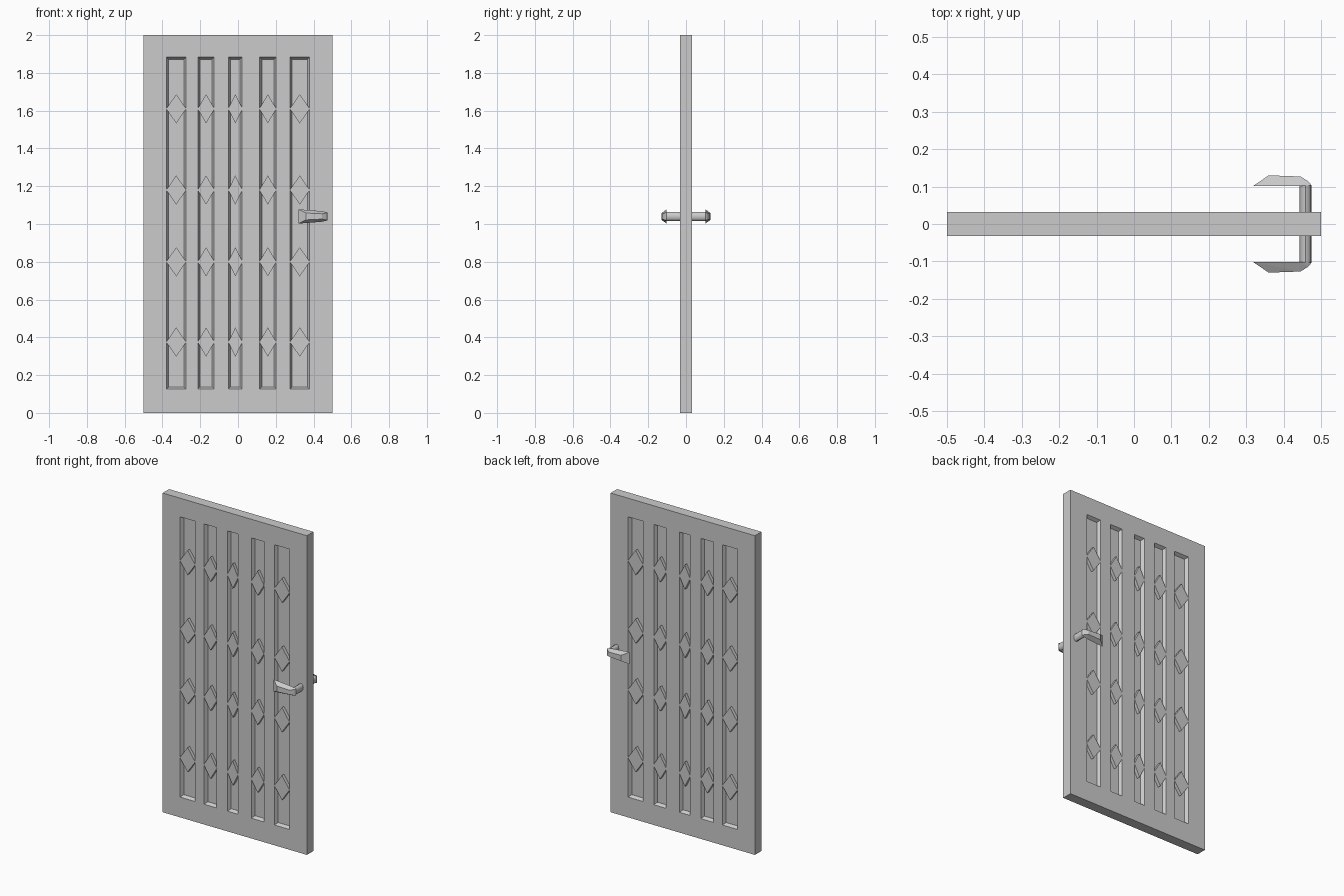
import bpy
import bmesh
from math import pi
from mathutils import Matrix, Vector

cube = bpy.data.objects.get("Cube")
if cube:
    bpy.data.objects.remove(cube, do_unlink=True)

grey = bpy.data.materials.new("plain_grey")
grey.use_nodes = True
grey.diffuse_color = (0.6, 0.6, 0.6, 1)
grey.node_tree.nodes["Principled BSDF"].inputs["Base Color"].default_value = (0.6, 0.6, 0.6, 1)

HALF = 0.032                      # half the slab thickness
PANEL_Z = (0.127, 1.883)          # panel bottom and top
COLUMNS = [(-0.327, 0.051), (-0.169, 0.043), (-0.014, 0.036),
           (0.158, 0.043), (0.327, 0.051)]   # centre, half width
ROWS = [0.375, 0.80, 1.18, 1.61]


def finish(name, bm):
    mesh = bpy.data.meshes.new(name)
    bm.to_mesh(mesh)
    bm.free()
    mesh.materials.append(grey)
    obj = bpy.data.objects.new(name, mesh)
    bpy.context.collection.objects.link(obj)
    return obj


def mirror_y(obj):
    mod = obj.modifiers.new("mirror", 'MIRROR')
    mod.use_axis = (False, True, False)
    return obj


# Door slab: front grid with sunken panels, rim drawn back, then mirrored
xs = [-0.5] + [c + s * w for c, w in COLUMNS for s in (-1, 1)] + [0.5]
zs = [0, *PANEL_Z, 2]
bm = bmesh.new()
grid = [[bm.verts.new((x, -HALF, z)) for z in zs] for x in xs]
panels = []
for i in range(len(xs) - 1):
    for j in range(len(zs) - 1):
        face = bm.faces.new((grid[i][j], grid[i + 1][j], grid[i + 1][j + 1], grid[i][j + 1]))
        if j == 1 and i % 2 == 1:
            panels.append(face)
bm.normal_update()
bmesh.ops.inset_individual(bm, faces=panels, thickness=0.011, depth=-0.02,
                           use_even_offset=True)
rim = [e for e in bm.edges if e.is_boundary]
extruded = bmesh.ops.extrude_edge_only(bm, edges=rim)
for v in extruded["geom"]:
    if isinstance(v, bmesh.types.BMVert):
        v.co.y = 0
mirror_y(finish("door_slab", bm))

# Diamond ornaments, running through the slab to both faces
bm = bmesh.new()
for cx, w in COLUMNS:
    for cz in ROWS:
        place = (Matrix.Translation((cx, 0, cz))
                 @ Matrix.Diagonal((w + 0.002, 1, 0.077, 1))
                 @ Matrix.Rotation(pi / 2, 4, 'X'))
        bmesh.ops.create_cone(bm, cap_ends=True, segments=4, radius1=1, radius2=1,
                              depth=2 * HALF + 0.001, matrix=place)
# Turn each four-sided prism so its points face sideways and up
finish("diamond_ornaments", bm)

# Handle spindle
bm = bmesh.new()
place = (Matrix.Translation((0.459, 0, 1.04)) @ Matrix.Diagonal((0.016, 1, 0.024, 1))
         @ Matrix.Rotation(pi / 2, 4, 'X'))
bmesh.ops.create_cone(bm, cap_ends=True, segments=12, radius1=1, radius2=1,
                      depth=0.206, matrix=place)
spindle = finish("handle_spindle", bm)

# Faceted lever on each side: hull of (x, distance from centre, half height)
bm = bmesh.new()
for x, y, h in [(0.319, 0.102, 0.038), (0.443, 0.102, 0.028), (0.475, 0.103, 0.021),
                (0.36, 0.13, 0.018), (0.445, 0.127, 0.014), (0.466, 0.114, 0.018)]:
    for s in (-1, 1):
        bm.verts.new(Vector((x, -y, 1.04 + s * h)))
bmesh.ops.convex_hull(bm, input=bm.verts)
bmesh.ops.recalc_face_normals(bm, faces=bm.faces)
mirror_y(finish("handle_levers", bm))

# Smooth the round spindle, keep its caps crisp
bpy.ops.object.select_all(action='DESELECT')
spindle.select_set(True)
bpy.context.view_layer.objects.active = spindle
bpy.ops.object.shade_smooth_by_angle(angle=0.7)
